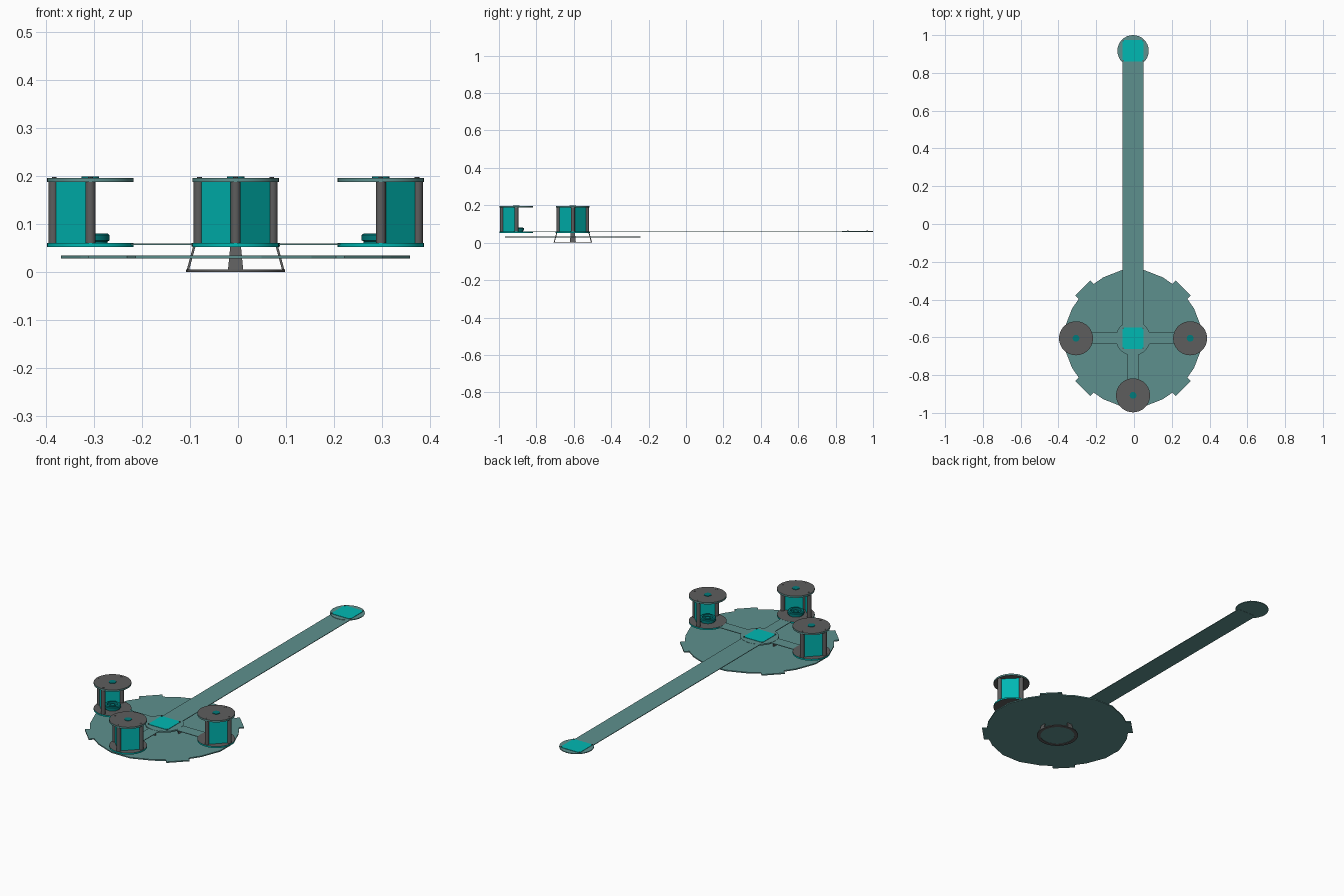
import bpy, bmesh, math
from mathutils import Vector, Matrix

if "Cube" in bpy.data.objects:
    bpy.data.objects.remove(bpy.data.objects["Cube"])

CX, CY, REACH = -0.005, -0.605, 0.302


def mat(name, rgb):
    m = bpy.data.materials.new(name)
    m.diffuse_color = (*rgb, 1)
    m.use_nodes = True
    m.node_tree.nodes["Principled BSDF"].inputs["Base Color"].default_value = m.diffuse_color
    return m


GLASS = mat("muted_teal", (0.11, 0.28, 0.27))
CYAN = mat("cyan", (0.0, 0.48, 0.45))
DEEP = mat("deep_teal", (0.0, 0.2, 0.2))
GREY = mat("dark_grey", (0.11, 0.11, 0.11))


def finish(name, bm, mats, matrix=None, smooth=False):
    bmesh.ops.recalc_face_normals(bm, faces=bm.faces)
    me = bpy.data.meshes.new(name)
    bm.to_mesh(me)
    bm.free()
    for m in mats:
        me.materials.append(m)
    if matrix is not None:
        me.transform(matrix)
    ob = bpy.data.objects.new(name, me)
    bpy.context.collection.objects.link(ob)
    if smooth:
        bpy.ops.object.select_all(action='DESELECT')
        ob.select_set(True)
        bpy.context.view_layer.objects.active = ob
        bpy.ops.object.shade_smooth_by_angle(angle=math.radians(35))
    return ob


def prism(name, pts, z0, z1, cap, rim=None, matrix=None, smooth=False):
    bm = bmesh.new()
    lo = bm.faces.new([bm.verts.new((x, y, z0)) for x, y in pts])
    ext = bmesh.ops.extrude_face_region(bm, geom=[lo], use_keep_orig=True)
    bmesh.ops.translate(bm, vec=(0, 0, z1 - z0),
                        verts=[v for v in ext["geom"] if isinstance(v, bmesh.types.BMVert)])
    bm.normal_update()
    for f in bm.faces:
        f.material_index = 1 if rim and abs(f.normal.z) < 0.5 else 0
    return finish(name, bm, [cap] + ([rim] if rim else []), matrix, smooth)


def circle(r, n=32, x=0, y=0):
    return [(x + r * math.cos(2 * math.pi * i / n), y + r * math.sin(2 * math.pi * i / n)) for i in range(n)]


def rect(x0, x1, y0, y1):
    return [(x0, y0), (x1, y0), (x1, y1), (x0, y1)]


def lathe(name, profile, material, matrix, n=32):
    bm = bmesh.new()
    vs = [bm.verts.new((r, 0, z)) for r, z in profile]
    es = [bm.edges.new((vs[i], vs[(i + 1) % len(vs)])) for i in range(len(vs))]
    bmesh.ops.spin(bm, geom=vs + es, cent=(0, 0, 0), axis=(0, 0, 1), angle=2 * math.pi, steps=n)
    bmesh.ops.remove_doubles(bm, verts=bm.verts, dist=1e-5)
    return finish(name, bm, [material], matrix, True)


def turn(a):
    return Matrix.Translation((CX, CY, 0)) @ Matrix.Rotation(math.radians(a), 4, 'Z')


HUB = turn(0)

# Large faceted base disc with four diagonal tabs
quarter = [(8.5, .367), (26, .359), (36, .355), (36.5, .38),
           (53.5, .38), (54, .355), (64, .359), (81.5, .367)]
outline = []
for q in range(4):
    for a, r in quarter:
        t = math.radians(a + 90 * q)
        outline.append((r * math.cos(t), r * math.sin(t)))
prism("base_disc", outline, .028, .034, GLASS, matrix=HUB)

# Foot ring, its floor and four splayed legs
lathe("foot_ring", [(.086, 0), (.103, 0), (.103, .005), (.086, .005)], GREY, HUB)
prism("foot_floor", circle(.087), .002, .004, GLASS, matrix=HUB)
for k in range(4):
    bm = bmesh.new()
    lower, upper = [
        [bm.verts.new((r + dr, w, z)) for dr, w in ((0, -h), (.005, -h), (.005, h), (0, h))]
        for r, h, z in ((.097, .016, .003), (.083, .011, .055))]
    bm.faces.new(lower)
    bm.faces.new(upper)
    for i in range(4):
        j = (i + 1) % 4
        bm.faces.new((lower[i], lower[j], upper[j], upper[i]))
    finish(f"hub_leg_{k}", bm, [GREY], turn(90 * k))


# Landing pads: round plate, cyan square, corner studs
def pad(name, y, r, z0, z1):
    m = Matrix.Translation((CX, y, 0))
    prism(name + "_plate", circle(r), z0, z1, GLASS, matrix=m, smooth=True)
    prism(name + "_square", rect(-.056, .056, -.056, .056), z1, z1 + .002, CYAN, matrix=m)
    for sx in (-1, 1):
        for sy in (-1, 1):
            prism(name + "_stud", circle(.004, 8, sx * .053, sy * .053), z1, z1 + .004, GREY, matrix=m)


pad("hub", CY, .092, .053, .0605)
pad("far_end", .917, .083, .0575, .0615)

# Long walkway
prism("long_walkway", rect(CX - .056, CX + .056, CY, .88), .0565, .0595, GLASS)

# Three pods, open towards the hub
for k, a in enumerate((0, 180, 270)):
    arm = turn(a)
    prism(f"pod_walkway_{k}", rect(.05, REACH - .05, -.03, .03), .0565, .0595, GLASS, matrix=arm)
    pod = arm @ Matrix.Translation((REACH, 0, 0))
    prism(f"pod_floor_{k}", circle(.09, 40), .052, .060, GREY, CYAN, pod, True)
    prism(f"pod_roof_{k}", circle(.09, 40), .187, .196, GREY, GLASS, pod, True)
    prism(f"roof_cap_{k}", circle(.018, 16), .196, .1985, DEEP, matrix=pod, smooth=True)
    # Flat window panels between three posts
    for s in (-1, 1):
        p, q = Vector((.077, 0)), Vector((0, s * .077))
        n = Vector((1, s)).normalized() * .002
        prism(f"pod_window_{k}", [p + n, q + n, q - n, p - n], .059, .188, CYAN, matrix=pod)
    for ang in (-90, 0, 90):
        t = math.radians(ang)
        prism(f"pod_post_{k}", circle(.0105, 12, .077 * math.cos(t), .077 * math.sin(t)),
              .058, .189, GREY, matrix=pod, smooth=True)
        prism(f"roof_bolt_{k}", circle(.005, 8, .075 * math.cos(t), .075 * math.sin(t)),
              .196, .1975, GREY, matrix=pod)
    # Round stepped seat
    lathe(f"round_seat_{k}", [(0, .059), (.036, .059), (.036, .064), (.040, .066), (.040, .077),
                              (.036, .080), (.026, .080), (.024, .072), (.014, .072),
                              (.012, .077), (0, .077)], DEEP, pod)
